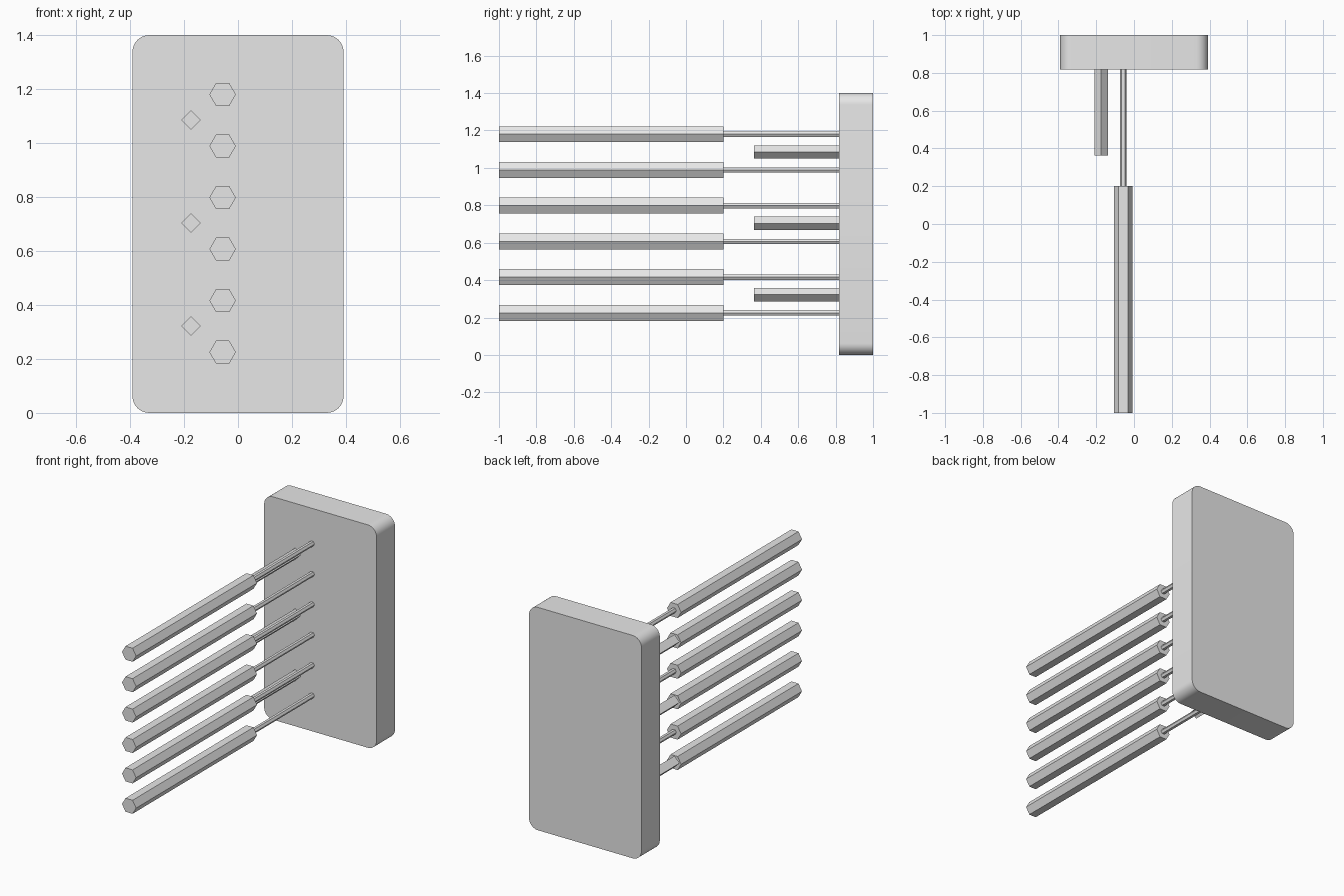
import bpy, bmesh, math
from mathutils import Matrix, Vector

if "Cube" in bpy.data.objects:
    bpy.data.objects.remove(bpy.data.objects["Cube"])

grey = bpy.data.materials.new("plain_grey")
grey.diffuse_color = (0.8, 0.8, 0.8, 1)
grey.use_nodes = True
grey.node_tree.nodes["Principled BSDF"].inputs["Base Color"].default_value = grey.diffuse_color


def finish(name, bm):
    bmesh.ops.recalc_face_normals(bm, faces=bm.faces)
    mesh = bpy.data.meshes.new(name)
    bm.to_mesh(mesh)
    bm.free()
    mesh.materials.append(grey)
    obj = bpy.data.objects.new(name, mesh)
    bpy.context.collection.objects.link(obj)
    return obj


def rod(name, sides, radius, x, z, y0, y1):
    """Prism along y with a corner pointing sideways."""
    bm = bmesh.new()
    ring = []
    for i in range(sides):
        a = 2 * math.pi * i / sides
        ring.append(bm.verts.new((x + radius * math.cos(a), y0, z + radius * math.sin(a))))
    face = bm.faces.new(ring)
    new = bmesh.ops.extrude_face_region(bm, geom=[face], use_keep_orig=True)["geom"]
    bmesh.ops.translate(bm, vec=(0, y1 - y0, 0),
                        verts=[g for g in new if isinstance(g, bmesh.types.BMVert)])
    return finish(name, bm)


# Back plate with rounded corners
bm = bmesh.new()
bmesh.ops.create_cube(bm, size=1, matrix=Matrix.Translation((0, 0.909, 0.7))
                      @ Matrix.Diagonal((0.782, 0.182, 1.4, 1)))
corners = [e for e in bm.edges
           if abs((e.verts[0].co - e.verts[1].co).normalized().dot(Vector((0, 1, 0)))) > 0.9]
bmesh.ops.bevel(bm, geom=corners, offset=0.062, segments=8, profile=0.5, affect='EDGES')
plate = finish("back_plate", bm)
bpy.context.view_layer.objects.active = plate
plate.select_set(True)
bpy.ops.object.shade_smooth_by_angle(angle=math.radians(30))

# Column of thick hexagonal bars, each on a thin hexagonal stem
for i in range(6):
    z = 0.225 + 0.191 * i
    rod(f"bar_{i + 1}", 6, 0.049, -0.057, z, -1.0, 0.2)
    rod(f"stem_{i + 1}", 6, 0.0163, -0.057, z, 0.2, 0.818)

# Square pegs beside the bars
for i in range(3):
    rod(f"square_peg_{i + 1}", 4, 0.036, -0.174, 0.322 + 0.3815 * i, 0.363, 0.818)
